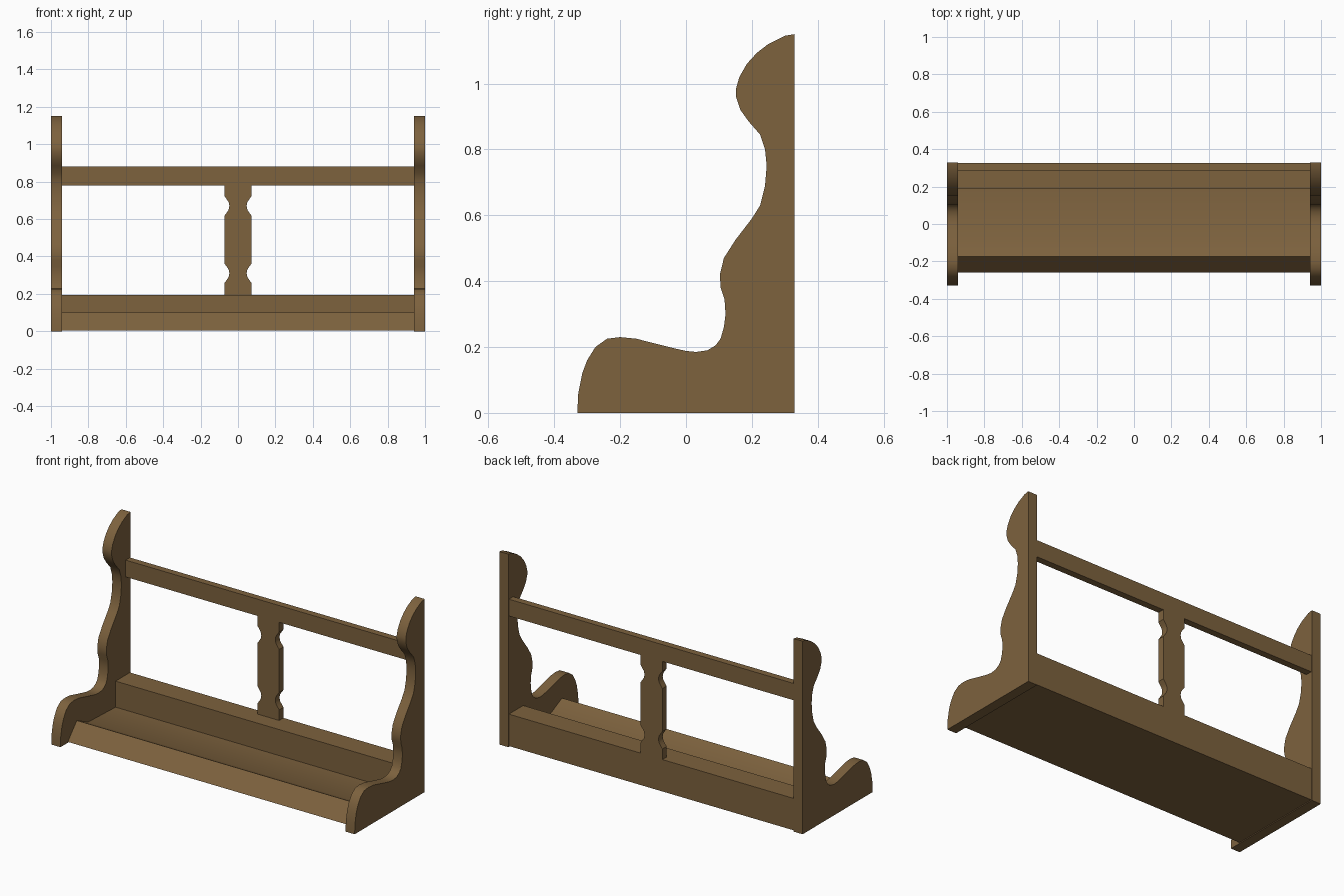
import bpy, bmesh, math

if "Cube" in bpy.data.objects:
    bpy.data.objects.remove(bpy.data.objects["Cube"])

wood = bpy.data.materials.new("brown wood")
wood.diffuse_color = (0.205, 0.122, 0.048, 1)
wood.use_nodes = True
wood.node_tree.nodes["Principled BSDF"].inputs["Base Color"].default_value = wood.diffuse_color


def prism(name, profile, axis, lo, hi):
    """Extrude a 2D profile along x (profile is y,z) or y (profile is x,z)."""
    bm = bmesh.new()
    place = (lambda a, b: (lo, a, b)) if axis == "x" else (lambda a, b: (a, lo, b))
    face = bm.faces.new([bm.verts.new(place(a, b)) for a, b in profile])
    new = bmesh.ops.extrude_face_region(bm, geom=[face])["geom"]
    move = (hi - lo, 0, 0) if axis == "x" else (0, hi - lo, 0)
    bmesh.ops.translate(bm, vec=move, verts=[v for v in new if isinstance(v, bmesh.types.BMVert)])
    bmesh.ops.recalc_face_normals(bm, faces=bm.faces)
    mesh = bpy.data.meshes.new(name)
    bm.to_mesh(mesh)
    bm.free()
    mesh.materials.append(wood)
    obj = bpy.data.objects.new(name, mesh)
    bpy.context.collection.objects.link(obj)
    bpy.ops.object.select_all(action="DESELECT")
    obj.select_set(True)
    bpy.context.view_layer.objects.active = obj
    bpy.ops.object.shade_smooth_by_angle(angle=math.radians(30))
    return obj


# Scrolled end panels
scroll = [(.33, 0), (-.33, 0), (-.327, .06), (-.315, .12), (-.30, .16), (-.275, .20),
          (-.24, .225), (-.20, .23), (-.15, .225), (-.10, .212), (-.04, .197), (0, .188),
          (.03, .185), (.065, .19), (.09, .205), (.105, .225), (.115, .26), (.12, .30),
          (.117, .345), (.105, .38), (.103, .42), (.115, .47), (.15, .525), (.20, .59),
          (.225, .63), (.24, .69), (.245, .75), (.24, .80), (.225, .845), (.19, .885),
          (.165, .92), (.152, .96), (.152, .985), (.162, 1.02), (.185, 1.06),
          (.215, 1.093), (.25, 1.12), (.30, 1.145), (.33, 1.15)]
prism("left_end_panel", scroll, "x", -1, -.94)
prism("right_end_panel", scroll, "x", .94, 1)

# Shelf with sloped front lip and raised back ledge
shelf = [(-.26, .005), (-.175, .10), (-.07, .05), (.19, .04), (.19, .195), (.325, .195), (.325, .005)]
prism("shelf", shelf, "x", -.94, .94)

# Top rail and notched centre splat, cut from one board
half = [(.94, .88), (.94, .78), (.072, .78)]
for centre in (.67, .31):
    half += [(w, centre + d) for d, w in
             ((.052, .072), (.038, .062), (.02, .05), (0, .046), (-.02, .05), (-.038, .062), (-.052, .072))]
half.append((.072, .195))
prism("rail_and_splat", half + [(-x, z) for x, z in reversed(half)], "y", .285, .325)
